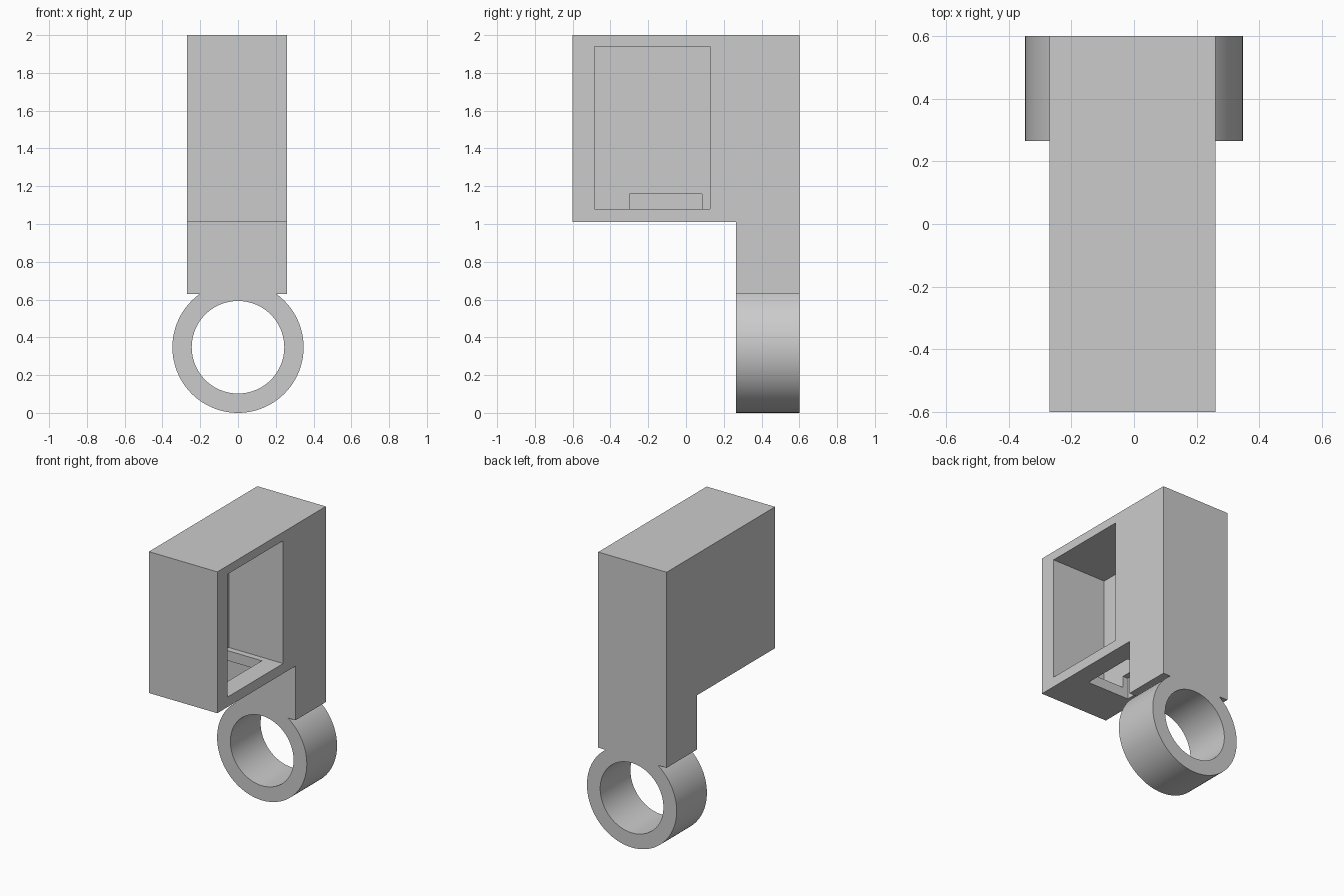
import bpy, bmesh
from math import asin, cos, sin, pi, radians

default = bpy.data.objects.get("Cube")
if default:
    bpy.data.objects.remove(default, do_unlink=True)

# One plain grey for the whole bracket
grey = bpy.data.materials.new("plain grey")
grey.use_nodes = True
grey.diffuse_color = (0.6, 0.6, 0.6, 1)
grey.node_tree.nodes["Principled BSDF"].inputs["Base Color"].default_value = (0.6, 0.6, 0.6, 1)


def finish(name, bm):
    bmesh.ops.recalc_face_normals(bm, faces=bm.faces)
    mesh = bpy.data.meshes.new(name)
    bm.to_mesh(mesh)
    bm.free()
    mesh.materials.append(grey)
    obj = bpy.data.objects.new(name, mesh)
    bpy.context.collection.objects.link(obj)
    return obj


def extrude_x(name, profile, x0, x1):
    """Extrude a (y, z) outline from x0 to x1."""
    bm = bmesh.new()
    face = bm.faces.new([bm.verts.new((x0, y, z)) for y, z in profile])
    new = bmesh.ops.extrude_face_region(bm, geom=[face])["geom"]
    verts = [v for v in new if isinstance(v, bmesh.types.BMVert)]
    bmesh.ops.translate(bm, verts=verts, vec=(x1 - x0, 0, 0))
    return finish(name, bm)


def rect(y0, y1, z0, z1):
    return [(y0, z0), (y1, z0), (y1, z1), (y0, z1)]


def select(obj):
    bpy.ops.object.select_all(action='DESELECT')
    obj.select_set(True)
    bpy.context.view_layer.objects.active = obj


def cut(obj, cutter):
    cutter.hide_render = True
    mod = obj.modifiers.new("cut", 'BOOLEAN')
    mod.operation, mod.solver, mod.object = 'DIFFERENCE', 'EXACT', cutter
    select(obj)
    bpy.ops.object.modifier_apply(modifier=mod.name)
    bpy.data.objects.remove(cutter, do_unlink=True)


# Housing with the leg running down its back
FRONT, BACK, LEG = -0.6, 0.6, 0.265
NECK = 0.63
housing = extrude_x("housing_and_leg", [
    (FRONT, 1.01), (LEG, 1.01), (LEG, NECK), (BACK, NECK), (BACK, 2), (FRONT, 2)],
    -0.27, 0.26)

# Open side pocket, then the slot through its floor and into the far wall
cut(housing, extrude_x("pocket_cutter", rect(-0.485, 0.128, 1.08, 1.94), -0.16, 0.4))
cut(housing, extrude_x("slot_cutter", rect(-0.3, 0.085, 0.9, 1.16), -0.2, 0.125))

# Ring under the leg, its top trimmed flat where the leg sits
R, HOLE = 0.3475, 0.245
corner = asin((NECK - R) / R)
angles = sorted([2 * pi * i / 96 for i in range(96)] + [corner, pi - corner])
bm = bmesh.new()
loops = []
for t in angles:
    outer = R if not corner < t < pi - corner else (NECK - R) / sin(t)
    loops.append([bm.verts.new((r * cos(t), y, R + r * sin(t)))
                  for r, y in ((outer, LEG), (outer, BACK), (HOLE, BACK), (HOLE, LEG))])
for i, a in enumerate(loops):
    b = loops[(i + 1) % len(loops)]
    for k in range(4):
        n = (k + 1) % 4
        bm.faces.new((a[k], a[n], b[n], b[k]))
ring = finish("ring", bm)
select(ring)
bpy.ops.object.shade_smooth_by_angle(angle=radians(30))
